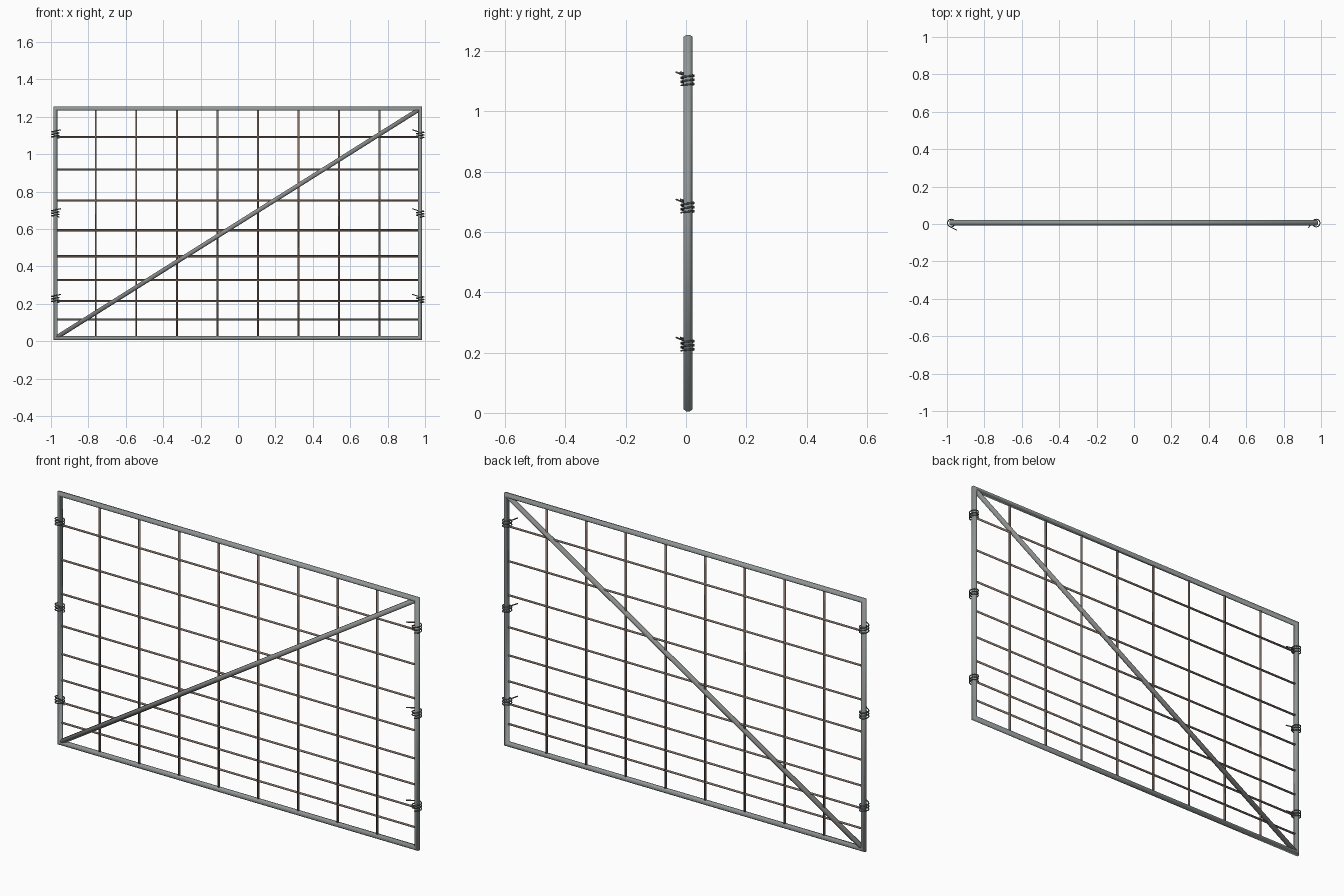
import bpy, bmesh, math
from mathutils import Vector

if "Cube" in bpy.data.objects:
    bpy.data.objects.remove(bpy.data.objects["Cube"])

X0, X1, Z0, Z1, YC = -0.977, 0.974, 0.016, 1.243, 0.007


def material(name, rgb):
    m = bpy.data.materials.new(name)
    m.diffuse_color = (*rgb, 1)
    m.use_nodes = True
    m.node_tree.nodes["Principled BSDF"].inputs["Base Color"].default_value = m.diffuse_color
    return m


STEEL = material("grey_steel", (0.29, 0.313, 0.318))
BRACE = material("brace_grey", (0.26, 0.27, 0.262))
RUST = material("brown_wire", (0.21, 0.155, 0.128))
TIE = material("dark_tie_wire", (0.17, 0.185, 0.19))


def finish(bm, name, mat):
    bmesh.ops.recalc_face_normals(bm, faces=bm.faces)
    for f in bm.faces:
        f.smooth = True
    me = bpy.data.meshes.new(name)
    bm.to_mesh(me)
    bm.free()
    me.materials.append(mat)
    ob = bpy.data.objects.new(name, me)
    bpy.context.collection.objects.link(ob)
    return ob


def skin(bm, rings, closed=False):
    """Join successive vertex rings with quads."""
    n = len(rings[0])
    last = len(rings) if closed else len(rings) - 1
    for i in range(last):
        a, b = rings[i], rings[(i + 1) % len(rings)]
        for k in range(n):
            bm.faces.new((a[k], a[(k + 1) % n], b[(k + 1) % n], b[k]))
    if not closed:
        bm.faces.new(rings[0])
        bm.faces.new(rings[-1])


def tube(name, pts, r, sides, mat):
    """Tube swept along a path of points."""
    bm = bmesh.new()
    pts = [Vector(p) for p in pts]
    rings = []
    for i, p in enumerate(pts):
        t = (pts[min(i + 1, len(pts) - 1)] - pts[max(i - 1, 0)]).normalized()
        ref = Vector((0, 0, 1)) if abs(t.z) < 0.9 else Vector((0, 1, 0))
        u = t.cross(ref).normalized()
        v = u.cross(t)
        angs = [2 * math.pi * (k + 0.5) / sides for k in range(sides)]
        rings.append([bm.verts.new(p + r * (math.cos(a) * u + math.sin(a) * v)) for a in angs])
    skin(bm, rings)
    return finish(bm, name, mat)


# Outer frame: one mitred, slightly flattened tube running round the rectangle
bm = bmesh.new()
rings = []
for x, z, sx, sz in ((X0, Z0, -1, -1), (X1, Z0, 1, -1), (X1, Z1, 1, 1), (X0, Z1, -1, 1)):
    ring = []
    for k in range(8):
        a = 2 * math.pi * (k + 0.5) / 8
        o = 0.0115 * math.cos(a)
        ring.append(bm.verts.new((x + sx * o, YC + 0.016 * math.sin(a), z + sz * o)))
    rings.append(ring)
skin(bm, rings, closed=True)
finish(bm, "outer_frame", STEEL)

# Diagonal brace
tube("diagonal_brace", [(X0, YC, Z0), (X1, YC, Z1)], 0.0125, 8, BRACE)

# Mesh infill: even uprights, horizontals closer together near the ground
for i in range(1, 9):
    x = X0 + (X1 - X0) * i / 9
    tube("upright_wire", [(x, YC, Z0), (x, YC, Z1)], 0.0055, 6, RUST)
for z in (0.115, 0.214, 0.326, 0.454, 0.593, 0.751, 0.919, 1.091):
    tube("horizontal_wire", [(X0, YC, z), (X1, YC, z)], 0.0055, 6, RUST)

# Coiled wire ties with a loose tail, three on each post
for x, end in ((X0, -120), (X1, -210)):
    for zc in (0.225, 0.683, 1.105):
        pts = []
        steps = 32
        for i in range(steps + 1):
            t = i / steps
            a = math.radians(end - 960 * (1 - t))
            pts.append((x + 0.021 * math.cos(a), YC - 0.002 + 0.021 * math.sin(a), zc - 0.019 + 0.036 * t))
        d = math.radians(end + 90)
        p = pts[-1]
        pts.append((p[0] + 0.046 * math.cos(d), p[1] + 0.04 * math.sin(d), p[2] + 0.008))
        tube("wire_tie", pts, 0.003, 5, TIE)
